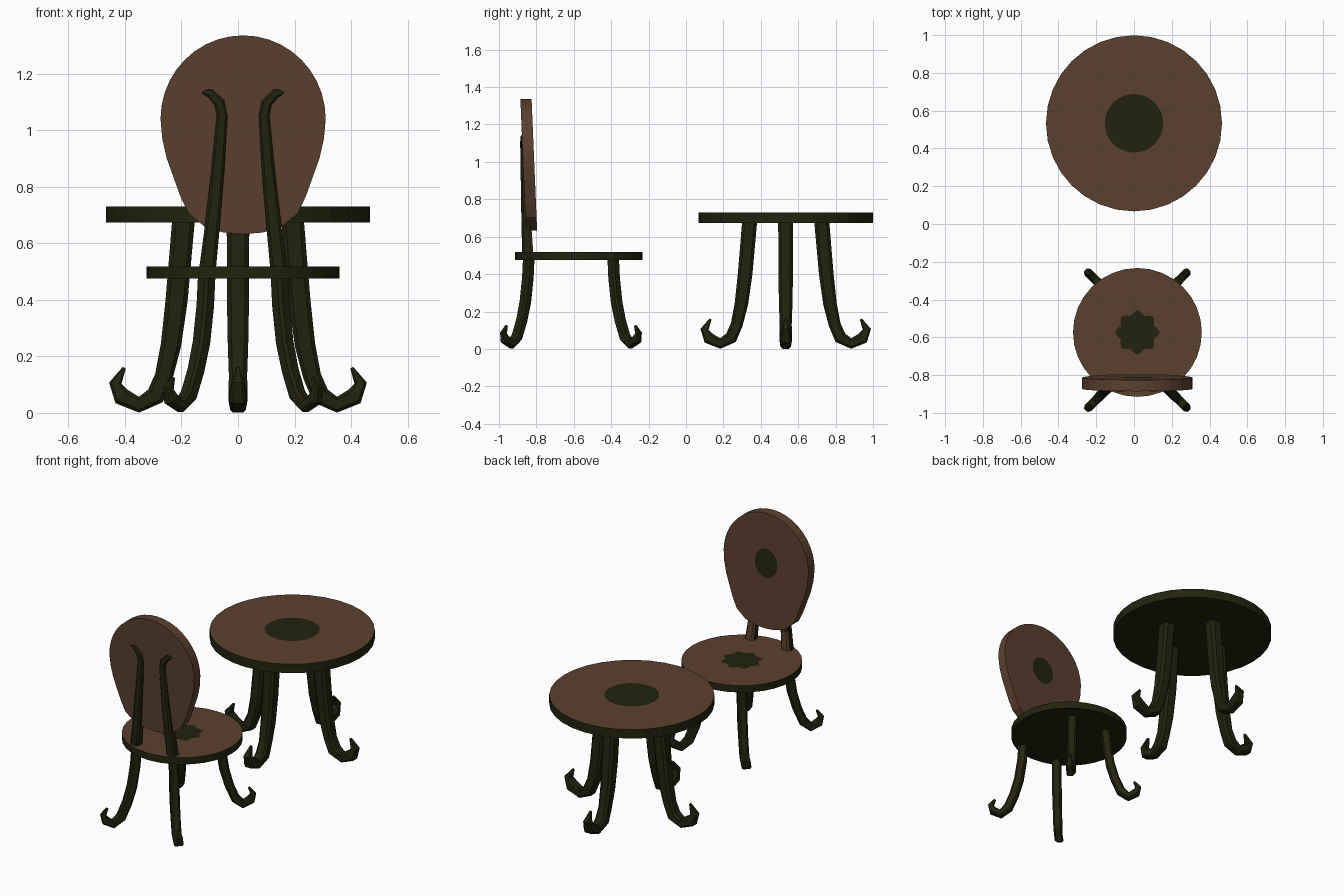
import bpy, bmesh, math
from mathutils import Vector

if "Cube" in bpy.data.objects:
    bpy.data.objects.remove(bpy.data.objects["Cube"])


def material(name, rgb):
    m = bpy.data.materials.new(name)
    m.diffuse_color = (*rgb, 1)
    m.use_nodes = True
    m.node_tree.nodes["Principled BSDF"].inputs["Base Color"].default_value = m.diffuse_color
    return m


brown = material("brown wood", (0.104, 0.051, 0.027))
dark = material("dark wood", (0.0165, 0.0165, 0.0045))


def finish(name, bm):
    bmesh.ops.recalc_face_normals(bm, faces=bm.faces[:])
    me = bpy.data.meshes.new(name)
    bm.to_mesh(me)
    bm.free()
    me.materials.append(brown)
    me.materials.append(dark)
    ob = bpy.data.objects.new(name, me)
    bpy.context.collection.objects.link(ob)
    return ob


def slab(name, outline, patch, to_back, rim):
    """Board with a dark centre patch on its face; rim = material of sides and back."""
    bm = bmesh.new()
    n = len(outline)
    inner = [bm.verts.new(p) for p in patch]
    top = [bm.verts.new(p) for p in outline]
    low = [bm.verts.new(Vector(p) + Vector(to_back)) for p in outline]
    bm.faces.new(inner).material_index = 1
    bm.faces.new(low[::-1]).material_index = rim
    for i in range(n):
        j = (i + 1) % n
        bm.faces.new((inner[i], top[i], top[j], inner[j])).material_index = 0
        bm.faces.new((top[i], low[i], low[j], top[j])).material_index = rim
    return finish(name, bm)


def sweep(name, path, halves, side):
    """Chamfered square bar along a path; side = fixed width direction."""
    bm = bmesh.new()
    path = [Vector(p) for p in path]
    side = Vector(side).normalized()
    c = 0.62
    section = [(1, -c), (1, c), (c, 1), (-c, 1), (-1, c), (-1, -c), (-c, -1), (c, -1)]
    rings = []
    for i, (p, h) in enumerate(zip(path, halves)):
        a, b = path[max(i - 1, 0)], path[min(i + 1, len(path) - 1)]
        nrm = (b - a).normalized().cross(side).normalized()
        rings.append([bm.verts.new(p + side * u * h + nrm * v * h) for u, v in section])
    for r, s in zip(rings, rings[1:]):
        for k in range(8):
            l = (k + 1) % 8
            bm.faces.new((r[k], r[l], s[l], s[k]))
    bm.faces.new(rings[0][::-1])
    bm.faces.new(rings[-1])
    for f in bm.faces:
        f.material_index = 1
    return finish(name, bm)


def circle(cx, cy, z, radius, n):
    """radius is a function of the angle."""
    return [(cx + radius(a) * math.cos(a), cy + radius(a) * math.sin(a), z)
            for a in (2 * math.pi * i / n for i in range(n))]


# Table top
TY = 0.533
slab("table_top", circle(0, TY, 0.73, lambda a: 0.466, 32),
     circle(0, TY, 0.73, lambda a: 0.155, 32), (0, 0, -0.056), 1)

# Table legs with curled feet
table_path = [(0.192, 0.69), (0.217, 0.40), (0.237, 0.24), (0.262, 0.13), (0.292, 0.06),
              (0.35, 0.029), (0.412, 0.058), (0.434, 0.105), (0.402, 0.16)]
table_half = [0.040, 0.039, 0.036, 0.032, 0.034, 0.028, 0.032, 0.022, 0.006]
for k in range(4):
    dx, dy = [(1, 0), (0, 1), (-1, 0), (0, -1)][k]
    sweep(f"table_leg_{k + 1}", [(dx * r, TY + dy * r, z) for r, z in table_path],
          table_half, (-dy, dx, 0))

# Chair seat with scalloped centre patch
CX, SY = 0.018, -0.574
slab("seat", circle(CX, SY, 0.518, lambda a: 0.341, 32),
     circle(CX, SY, 0.518, lambda a: 0.107 + 0.012 * math.cos(8 * a), 32), (0, 0, -0.043), 1)

# Chair legs, splayed along the diagonals
LY, d = -0.615, math.sqrt(0.5)
chair_path = [(0.0, 0.50), (0.008, 0.38), (0.027, 0.25), (0.055, 0.15), (0.09, 0.065),
              (0.135, 0.026), (0.18, 0.05), (0.192, 0.085), (0.168, 0.125)]
chair_half = [0.027, 0.027, 0.027, 0.026, 0.026, 0.023, 0.023, 0.016, 0.006]
for sx in (-1, 1):
    for sy in (-1, 1):
        sweep(f"chair_leg_{'back' if sy < 0 else 'front'}_{'left' if sx < 0 else 'right'}",
              [(CX + sx * (0.128 + d * t), LY + sy * (0.225 + d * t), z) for t, z in chair_path],
              chair_half, (-sy, sx, 0))

# Backrest supports with outward curled tips
post = [(0.128, -0.845, 0.49), (0.112, -0.852, 0.63), (0.09, -0.86, 0.85), (0.074, -0.866, 1.05),
        (0.083, -0.868, 1.095), (0.115, -0.868, 1.13), (0.165, -0.868, 1.142)]
post_half = [0.030, 0.027, 0.023, 0.019, 0.019, 0.016, 0.004]
for sx in (-1, 1):
    ob = sweep(f"back_support_{'left' if sx < 0 else 'right'}",
               [(CX + sx * x, y, z) for x, y, z in post], post_half, (0, 1, 0))
    # lighter inner face between seat and backrest
    for f in ob.data.polygons:
        if f.normal.y > 0.3 and 0.5 < f.center.z < 0.66:
            f.material_index = 0

# Egg-shaped backrest, slightly tilted
half = [(0.292 * math.cos(a), 1.04 + 0.295 * math.sin(a))
        for a in (math.pi / 2 - math.pi / 20 * i for i in range(1, 11))]
half += [(0.286, 0.97), (0.27, 0.90), (0.222, 0.766), (0.193, 0.705), (0.134, 0.657), (0.07, 0.638)]
egg = [(0, 1.335)] + half + [(0, 0.632)] + [(-x, z) for x, z in half[::-1]]


def face_y(z):
    return -0.796 - 0.042 * (z - 0.632)


def oval(x, z):
    a = math.atan2(z - 1.03, x)
    return CX + 0.078 * math.cos(a), 1.03 + 0.088 * math.sin(a)


patch = [oval(x, z) for x, z in egg]
slab("backrest", [(CX + x, face_y(z), z) for x, z in egg],
     [(x, face_y(z), z) for x, z in patch], (0, -0.06, 0), 0)
